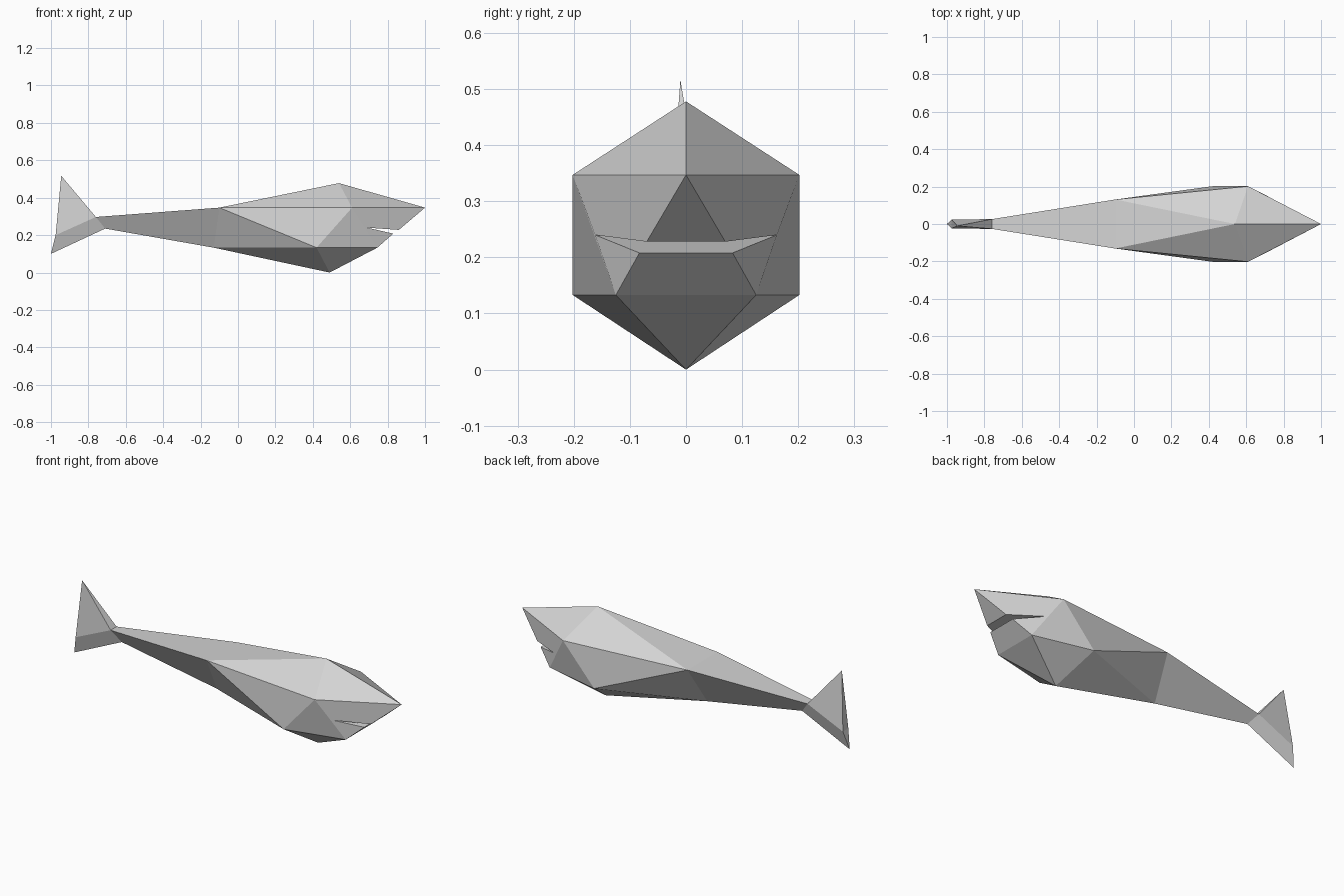
import bpy, bmesh

if "Cube" in bpy.data.objects:
    bpy.data.objects.remove(bpy.data.objects["Cube"])

grey = bpy.data.materials.new("fish grey")
grey.diffuse_color = (0.66, 0.66, 0.66, 1)
grey.use_nodes = True
grey.node_tree.nodes["Principled BSDF"].inputs["Base Color"].default_value = grey.diffuse_color


def build(name, centre, pairs, side_faces, cross_faces):
    """Centre points plus mirrored pairs; side faces are made once per side,
    cross faces span both sides (lower case = the mirrored twin)."""
    bm = bmesh.new()
    v = {k: bm.verts.new(p) for k, p in centre.items()}
    for k, (x, y, z) in pairs.items():
        v[k] = bm.verts.new((x, -y, z))
        v[k.lower()] = bm.verts.new((x, y, z))
    for f in side_faces:
        bm.faces.new([v[k] for k in f])
        bm.faces.new([v[k.lower() if k in pairs else k] for k in reversed(f)])
    for f in cross_faces:
        bm.faces.new([v[k] for k in f])
    bmesh.ops.recalc_face_normals(bm, faces=bm.faces)
    mesh = bpy.data.meshes.new(name)
    bm.to_mesh(mesh)
    bm.free()
    mesh.materials.append(grey)
    ob = bpy.data.objects.new(name, mesh)
    bpy.context.collection.objects.link(ob)
    return ob


# triangular joint between body and tail, shared by both parts
joint_top = (-0.76, 0.026, 0.297)
joint_keel = (-0.71, 0, 0.235)

# body with open wedge mouth: 1 nose, 2 back ridge, 3 belly, 4 and 5 keel
build(
    "body",
    {"1": (1.0, 0, 0.347), "2": (0.54, 0, 0.478), "3": (0.49, 0, 0.0),
     "4": (-0.13, 0, 0.133), "5": joint_keel},
    {
        "A": joint_top,
        "R": (-0.10, 0.131, 0.347),   # upper middle
        "S": (0.61, 0.202, 0.347),    # cheek
        "L": (0.42, 0.202, 0.133),    # lower cheek
        "C": (0.745, 0.125, 0.133),   # chin
        "J": (0.83, 0.083, 0.208),    # lower lip
        "M": (0.69, 0.162, 0.24),     # mouth corner
        "U": (0.86, 0.070, 0.228),    # upper lip
    },
    ["RS2", "S12", "RLS", "R4L", "SLC", "SCJMU1", "4L3", "LC3", "AR45"],
    ["Rr2", "Cc3", "CcjJ", "JjmM", "MmuU", "Uu1", "AarR"],
)

# tail fin: 1 upper tip, 2 lower tip, 5 keel
build(
    "tail_fin",
    {"1": (-0.945, -0.01, 0.517), "2": (-1.0, 0, 0.1), "5": joint_keel},
    {"A": joint_top, "E": (-0.975, 0.024, 0.2)},
    ["A1E", "AE25"],
    ["Aa1", "Ee1", "Ee2"],
)
